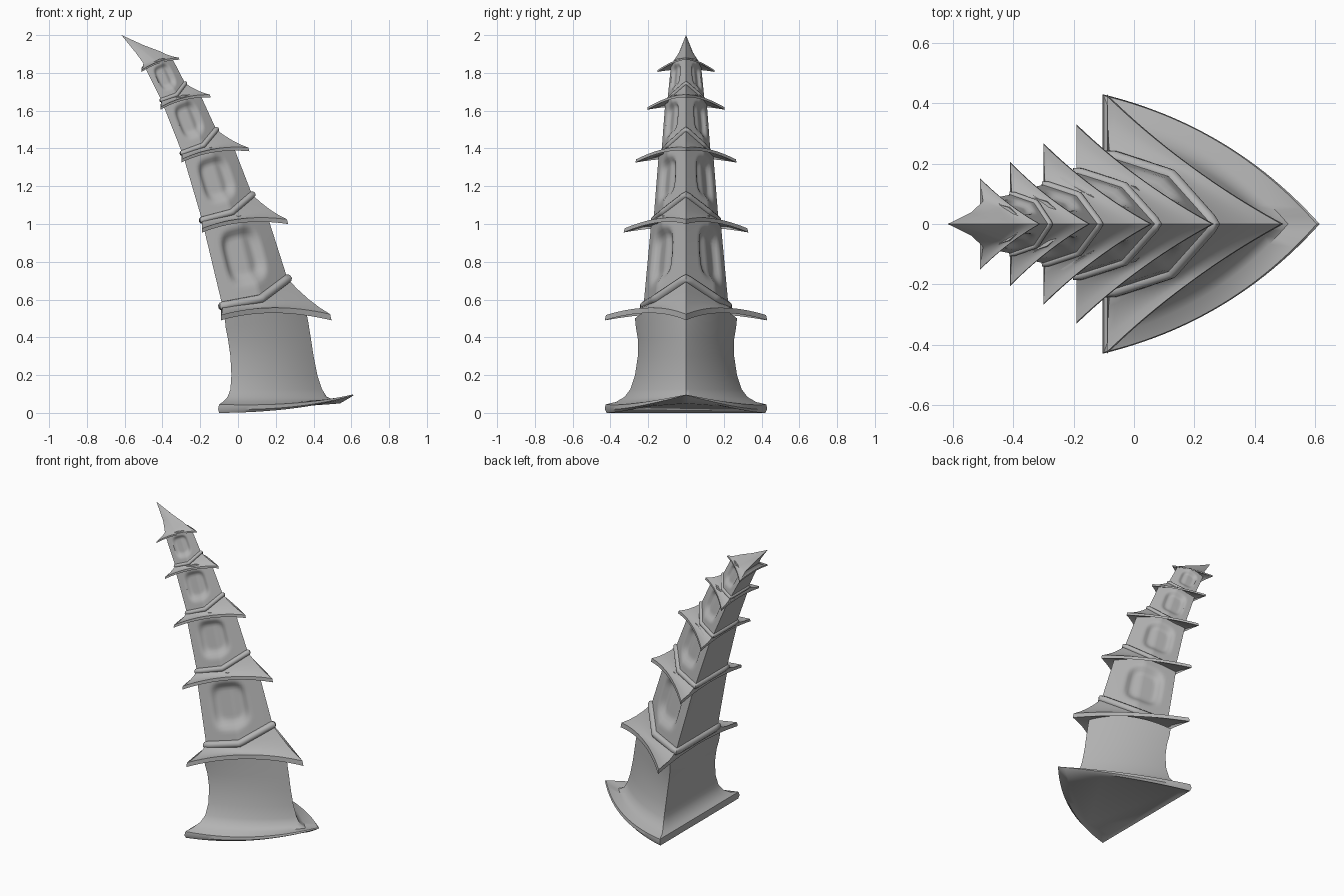
import bpy
import bmesh
import math
from mathutils import Vector

SIDE, BACK = 24, 12   # points along each slanted side and along the flat rear

cube = bpy.data.objects.get("Cube")
if cube:
    bpy.data.objects.remove(cube)

stone = bpy.data.materials.new("grey stone")
stone.use_nodes = True
GREY = (0.45, 0.45, 0.45, 1)
stone.diffuse_color = GREY
stone.node_tree.nodes["Principled BSDF"].inputs["Base Color"].default_value = GREY


def ring(tip, corner, bulge=0.0, lift=0.0, kink=False):
    """Three-cornered loop: tip (x, z) on the centre line, mirrored rear corners (x, y, z)."""
    a = Vector((tip[0], 0, tip[1]))
    b = Vector(corner)
    out = Vector((b.y, a.x - b.x, 0))
    if out.length:
        out.normalize()
    half = []
    for i in range(SIDE + 1):
        t = i / SIDE
        arch = 1 - abs(2 * t - 1) if kink else 4 * t * (1 - t)
        half.append(a.lerp(b, t) + out * bulge * arch + Vector((0, 0, lift * arch)))
    c = Vector((b.x, -b.y, b.z))
    rear = []
    for i in range(1, BACK):
        s = i / BACK
        rear.append(b.lerp(c, s) + Vector((0, 0, max(lift, 0) * 4 * s * (1 - s))))
    other = [Vector((p.x, -p.y, p.z)) for p in reversed(half[1:])]
    return half + rear + other


def finish(obj, angle=32):
    obj.data.materials.append(stone)
    bpy.ops.object.select_all(action="DESELECT")
    obj.select_set(True)
    bpy.context.view_layer.objects.active = obj
    bpy.ops.object.shade_smooth_by_angle(angle=math.radians(angle))


def loft(name, rings, angle=32):
    bm = bmesh.new()
    rows = [[bm.verts.new(p) for p in r] for r in rings]
    n = len(rows[0])
    for lo, hi in zip(rows, rows[1:]):
        for i in range(n):
            j = (i + 1) % n
            bm.faces.new((lo[i], lo[j], hi[j], hi[i]))
    bm.faces.new(rows[0][::-1])
    bm.faces.new(rows[-1])
    bmesh.ops.remove_doubles(bm, verts=bm.verts, dist=0.0002)
    bmesh.ops.recalc_face_normals(bm, faces=bm.faces)
    mesh = bpy.data.meshes.new(name)
    bm.to_mesh(mesh)
    bm.free()
    obj = bpy.data.objects.new(name, mesh)
    bpy.context.collection.objects.link(obj)
    finish(obj, angle)


def mix(a, b, t):
    return [p.lerp(q, t) for p, q in zip(a, b)]


def storey(name, low, high, depth, rows=24):
    """Tapering wall with a soft sunken window on both slanted sides."""
    n = len(low)
    rings = []
    for k in range(rows + 1):
        v = k / rows
        r = mix(low, high, v)
        slope = (r[SIDE] - r[0]).normalized()
        inward = Vector((slope.y, slope.x, 0)).normalized()
        for i in range(1, SIDE):
            a = abs(i / SIDE - 0.55) / 0.3
            b = abs(v - 0.53) / 0.36
            d = min(max((1 - (a ** 4 + b ** 4) ** 0.25) / 0.42, 0), 1)
            dent = depth * d * d * (3 - 2 * d)
            r[i] += Vector((-abs(inward.x), -abs(inward.y), 0)) * dent
            r[n - i] += Vector((-abs(inward.x), abs(inward.y), 0)) * dent
        rings.append(r)
    loft(name, rings, 40)


def band(name, loop, radius):
    """Raised moulding that follows a wall outline."""
    curve = bpy.data.curves.new(name, "CURVE")
    curve.dimensions = "3D"
    curve.bevel_depth = radius
    curve.bevel_resolution = 3
    spline = curve.splines.new("POLY")
    spline.points.add(len(loop) - 1)
    for point, p in zip(spline.points, loop):
        point.co = (p.x, p.y, p.z, 1)
    spline.use_cyclic_u = True
    temp = bpy.data.objects.new(name, curve)
    bpy.context.collection.objects.link(temp)
    bpy.context.view_layer.update()
    mesh = bpy.data.meshes.new_from_object(temp.evaluated_get(bpy.context.evaluated_depsgraph_get()))
    bpy.data.objects.remove(temp)
    mesh.materials.clear()
    obj = bpy.data.objects.new(name, mesh)
    bpy.context.collection.objects.link(obj)
    finish(obj, 50)


# Flared plinth with an upturned prow
loft("plinth", [
    ring((0.54, 0.05), (-0.08, 0.39, 0.01), 0.05),
    ring((0.60, 0.085), (-0.10, 0.42, 0.0), 0.06, -0.02),
    ring((0.615, 0.095), (-0.105, 0.43, 0.02), 0.065, -0.025),
    ring((0.605, 0.097), (-0.10, 0.425, 0.045), 0.065, -0.02),
    ring((0.51, 0.068), (-0.08, 0.37, 0.058), 0.055),
    ring((0.47, 0.085), (-0.055, 0.325, 0.085), 0.045),
    ring((0.445, 0.125), (-0.04, 0.295, 0.125), 0.04),
    ring((0.42, 0.2), (-0.035, 0.27, 0.2), 0.035),
    ring((0.40, 0.3), (-0.04, 0.255, 0.3), 0.03),
    ring((0.385, 0.4), (-0.053, 0.255, 0.39), 0.03),
    ring((0.372, 0.48), (-0.065, 0.265, 0.45), 0.03, 0.02),
    ring((0.36, 0.54), (-0.07, 0.27, 0.50), 0.03, 0.03),
], 40)

# Each tier: eave tip, eave corner, band tip, band corner, wall-top tip, wall-top corner
tiers = [
    ((0.495, 0.49), (-0.09, 0.43, 0.49), (0.262, 0.71), (-0.082, 0.225, 0.565),
     (0.16, 1.03), (-0.185, 0.185, 0.995)),
    ((0.265, 1.0), (-0.19, 0.33, 0.955), (0.075, 1.155), (-0.19, 0.172, 1.02),
     (-0.02, 1.40), (-0.29, 0.145, 1.36)),
    ((0.06, 1.385), (-0.30, 0.268, 1.325), (-0.115, 1.5), (-0.295, 0.13, 1.375),
     (-0.20, 1.685), (-0.40, 0.11, 1.64)),
    ((-0.145, 1.67), (-0.41, 0.206, 1.605), (-0.28, 1.745), (-0.405, 0.098, 1.655),
     (-0.35, 1.88), (-0.495, 0.08, 1.835)),
    ((-0.31, 1.87), (-0.51, 0.152, 1.805), (-0.415, 1.915), (-0.50, 0.075, 1.85), None, None),
]

for number, (tip, corner, btip, bcorner, wtip, wcorner) in enumerate(tiers, 1):
    size = corner[1]
    top = ring(btip, bcorner, 0.13 * size, -0.08 * size, True)
    eave = ring(tip, corner, -0.06 * size, 0.09 * size)
    upper_eave = [p + Vector((0, 0, 0.06 * size)) for p in mix(eave, top, 0.03)]
    # Hanging underside starts inside the wall below
    under = [Vector((p.x, p.y, q.z + 0.08 * size))
             for p, q in zip(mix(eave, top, 0.6), eave)]
    slope = []
    for f in (0.25, 0.5, 0.75):
        slope.append([p - Vector((0, 0, 0.14 * size * f * (1 - f)))
                      for p in mix(upper_eave, top, f)])
    rings = [under, eave, upper_eave] + slope + [top]
    if wtip:
        loft(f"roof_{number}", rings)
        storey(f"storey_{number}", top, ring(wtip, wcorner, 0.08 * size, 0.08 * size, True),
               0.085 * size)
        band(f"band_{number}", top, 0.055 * size)
    else:
        # Top roof runs on into the pointed spire
        rings.append(ring((-0.50, 1.947), (-0.54, 0.038, 1.905), 0.008))
        rings.append(ring((-0.617, 2.0), (-0.617, 0, 2.0)))
        loft("spire", rings)
